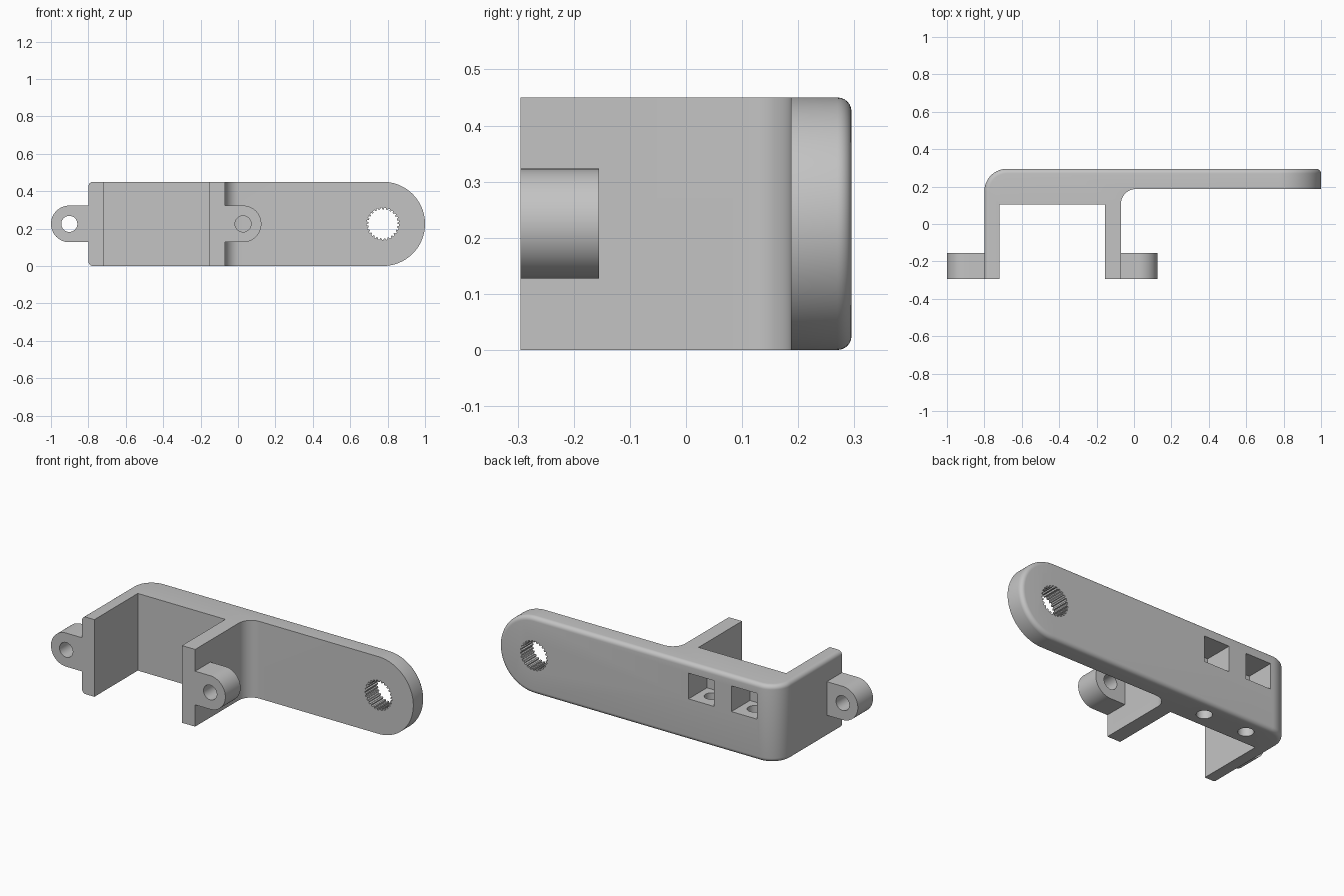
import bpy, bmesh
from math import sin, cos, pi, tau
from mathutils import Vector

if "Cube" in bpy.data.objects:
    bpy.data.objects.remove(bpy.data.objects["Cube"])

grey = bpy.data.materials.new("plain grey")
grey.use_nodes = True
colour = (0.55, 0.55, 0.55, 1)
grey.diffuse_color = colour
grey.node_tree.nodes["Principled BSDF"].inputs["Base Color"].default_value = colour

HEIGHT, MID = 0.45, 0.225
BACK, FRONT, LEFT = 0.295, -0.295, -0.80
END = 0.775              # centre of the rounded end
CORNER, FILLET, EDGE = 0.12, 0.08, 0.025


def arc(cx, cy, r, start, stop, steps):
    """Points along an arc, angles in radians."""
    return [(cx + r * cos(start + (stop - start) * i / steps),
             cy + r * sin(start + (stop - start) * i / steps)) for i in range(steps + 1)]


def prism(name, points, axis, low, high):
    """Extrude a flat outline along z (x,y outline) or y (x,z outline)."""
    bm = bmesh.new()
    place = (lambda p: (p[0], p[1], low)) if axis == "z" else (lambda p: (p[0], low, p[1]))
    face = bm.faces.new([bm.verts.new(place(p)) for p in points])
    moved = bmesh.ops.extrude_face_region(bm, geom=[face])["geom"]
    step = Vector((0, 0, high - low) if axis == "z" else (0, high - low, 0))
    bmesh.ops.translate(bm, vec=step, verts=[g for g in moved if isinstance(g, bmesh.types.BMVert)])
    bmesh.ops.recalc_face_normals(bm, faces=bm.faces)
    mesh = bpy.data.meshes.new(name)
    bm.to_mesh(mesh)
    bm.free()
    mesh.materials.append(grey)
    obj = bpy.data.objects.new(name, mesh)
    bpy.context.collection.objects.link(obj)
    return obj


def box_outline(x0, x1, y0, y1):
    return [(x0, y0), (x1, y0), (x1, y1), (x0, y1)]


def combine(obj, cutter, operation):
    """Apply one boolean and remove its cutter."""
    cutter.hide_render = True
    mod = obj.modifiers.new("cut", "BOOLEAN")
    mod.operation, mod.object, mod.solver = operation, cutter, "EXACT"
    bpy.context.view_layer.objects.active = obj
    bpy.ops.object.modifier_apply(modifier=mod.name)
    bpy.data.objects.remove(cutter)


def smooth(obj):
    bpy.ops.object.select_all(action="DESELECT")
    obj.select_set(True)
    bpy.context.view_layer.objects.active = obj
    bpy.ops.object.shade_smooth_by_angle(angle=pi / 6)


# Bracket body: plan outline with two legs, trimmed to a rounded arm end
outline = [(LEFT, FRONT), (-0.72, FRONT), (-0.72, 0.105), (-0.155, 0.105),
           (-0.155, FRONT), (-0.07, FRONT)]
outline += arc(-0.07 + FILLET, 0.187 - FILLET, FILLET, pi, pi / 2, 12)
outline += [(1.1, 0.187), (1.1, BACK)]
outline += arc(LEFT + CORNER, BACK - CORNER, CORNER, pi / 2, pi, 16)
body = prism("bracket_body", outline, "z", 0, HEIGHT)
stadium = [(-1, HEIGHT), (-1, 0)] + arc(END, MID, MID, -pi / 2, pi / 2, 48)
combine(body, prism("end_trim", stadium, "y", -1, 1), "INTERSECT")


# Rounded edges around the outer skin
def on_skin(v):
    x, y = v.co.x, v.co.y
    if x < LEFT + CORNER and y > BACK - CORNER:
        d = Vector((x - LEFT - CORNER, y - BACK + CORNER)).length
        return abs(d - CORNER) < 0.002
    return abs(y - BACK) < 0.001 or abs(x - LEFT) < 0.001


bm = bmesh.new()
bm.from_mesh(body.data)
bmesh.ops.remove_doubles(bm, verts=bm.verts, dist=0.0001)
rim = [e for e in bm.edges if len(e.link_faces) == 2 and e.calc_face_angle() > 1
       and all(on_skin(v) for v in e.verts)
       and not all(v.co.y < FRONT + 0.01 for v in e.verts)]
bmesh.ops.bevel(bm, geom=rim, offset=EDGE, segments=6, profile=0.5, affect="EDGES")
bm.to_mesh(body.data)
bm.free()

# Toothed shaft hole in the arm end
TEETH = 25
spline = []
for i in range(TEETH):
    for part, r in ((0, 0.078), (0.4, 0.078), (0.5, 0.087), (0.9, 0.087)):
        a = tau * (i + part) / TEETH
        spline.append((END + r * cos(a), MID + r * sin(a)))
combine(body, prism("spline_cutter", spline, "y", 0, 1), "DIFFERENCE")

# Nut pockets in the back, each with a screw hole from below
for x in (-0.305, -0.582):
    pocket = box_outline(x - 0.082, x + 0.082, 0.24, 0.39)
    combine(body, prism("pocket_cutter", pocket, "y", 0.125, 0.5), "DIFFERENCE")
    hole = arc(x, 0.195, 0.042, 0, tau, 32)[:-1]
    combine(body, prism("screw_cutter", hole, "z", -0.1, 0.3), "DIFFERENCE")
smooth(body)

# Mounting lugs on the outside of both legs
for name, base, centre, side in (("right_lug", LEFT, -0.902, -1), ("middle_lug", -0.07, 0.027, 1)):
    r = 0.098
    tip = [(centre + side * (x - centre), z) for x, z in arc(centre, MID, r, -pi / 2, pi / 2, 32)]
    lug = prism(name, [(base, MID + r), (base, MID - r)] + tip, "y", FRONT, -0.155)
    hole = arc(centre, MID, 0.043, 0, tau, 32)[:-1]
    combine(lug, prism("lug_cutter", hole, "y", -0.5, 0), "DIFFERENCE")
    smooth(lug)
